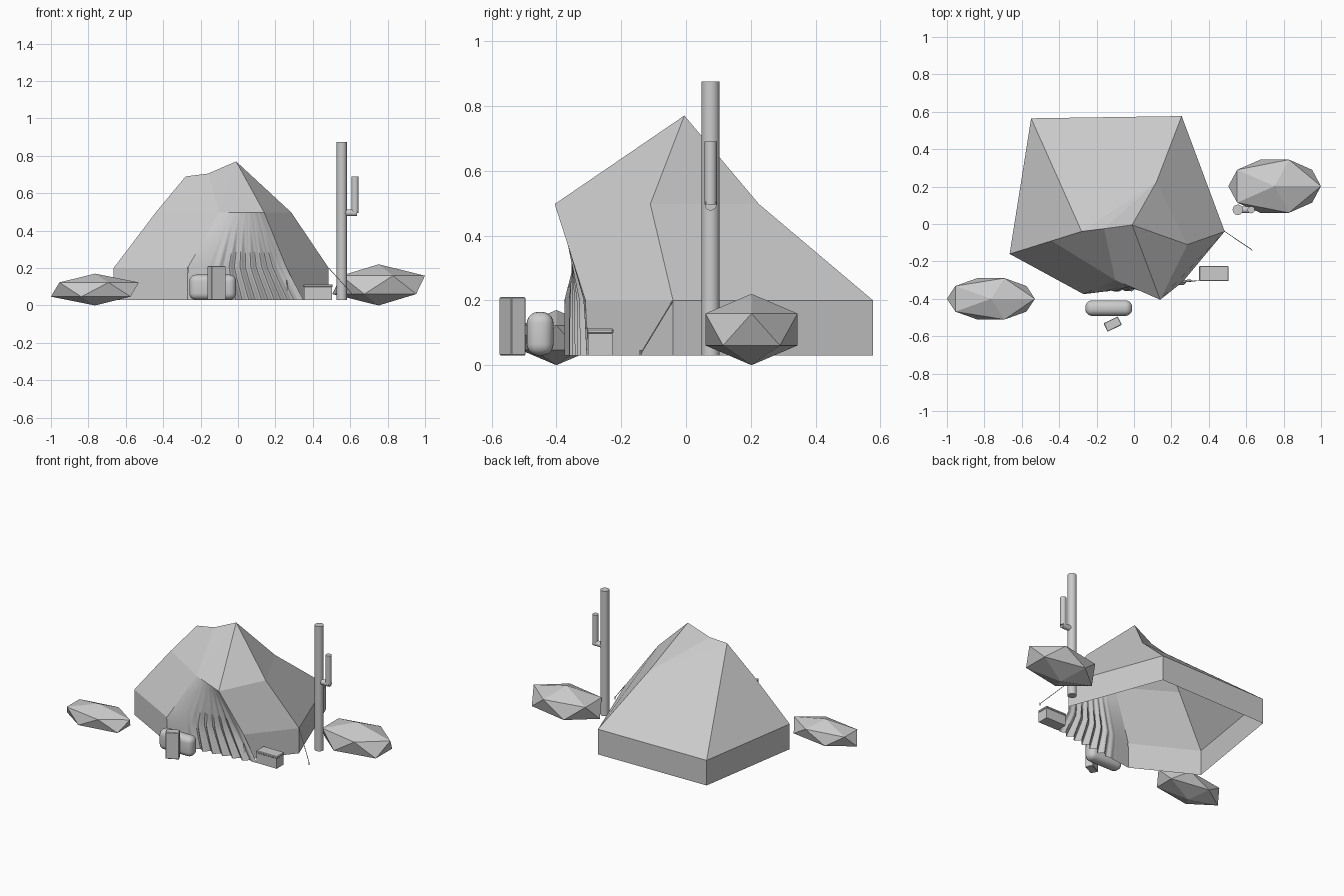
import bpy, bmesh, math
from mathutils import Vector

cube = bpy.data.objects.get("Cube")
if cube:
    bpy.data.objects.remove(cube)

grey = bpy.data.materials.new("plain grey")
grey.use_nodes = True
grey.diffuse_color = (0.6, 0.6, 0.6, 1)
grey.node_tree.nodes["Principled BSDF"].inputs["Base Color"].default_value = (0.6, 0.6, 0.6, 1)


def finish(name, bm, smooth=False):
    mesh = bpy.data.meshes.new(name)
    bm.to_mesh(mesh)
    bm.free()
    obj = bpy.data.objects.new(name, mesh)
    bpy.context.collection.objects.link(obj)
    mesh.materials.append(grey)
    if smooth:
        bpy.ops.object.select_all(action="DESELECT")
        obj.select_set(True)
        bpy.context.view_layer.objects.active = obj
        bpy.ops.object.shade_smooth_by_angle(angle=math.radians(35))
    return obj


def box(name, centre, size, turn=0, bevel=0, segments=1):
    bm = bmesh.new()
    bmesh.ops.create_cube(bm, size=1)
    bmesh.ops.scale(bm, vec=size, verts=bm.verts)
    if bevel:
        bmesh.ops.bevel(bm, geom=bm.edges[:], offset=bevel, segments=segments,
                        profile=0.5, affect="EDGES", clamp_overlap=True)
    obj = finish(name, bm, segments > 1)
    obj.location = centre
    obj.rotation_euler.z = turn
    return obj


def rod(name, start, end, radius, sides=16):
    a, b = Vector(start), Vector(end)
    bm = bmesh.new()
    bmesh.ops.create_cone(bm, cap_ends=True, segments=sides, radius1=radius,
                          radius2=radius, depth=(b - a).length)
    obj = finish(name, bm, True)
    obj.location = (a + b) / 2
    obj.rotation_euler = (b - a).to_track_quat("Z", "Y").to_euler()
    return obj


def bush(name, centre, radii):
    bm = bmesh.new()
    bmesh.ops.create_icosphere(bm, subdivisions=1, radius=1)
    bmesh.ops.scale(bm, vec=radii, verts=bm.verts)
    finish(name, bm).location = centre


# Key points of the tent: eaves, shoulder ring and ridge
FLOOR, EAVE, RING = 0.03, 0.2, 0.497
points = {
    "front_left": (-0.27, -0.375, EAVE),
    "left": (-0.665, -0.16, EAVE),
    "back_left": (-0.55, 0.565, EAVE),
    "back_right": (0.255, 0.577, EAVE),
    "right": (0.485, -0.04, EAVE),
    "front_right": (0.26, -0.31, EAVE),
    "ring_left": (-0.44, -0.09, RING),
    "ring_door": (-0.10, -0.30, RING),
    "ring_front": (0.14, -0.405, RING),
    "ring_right": (0.285, -0.11, RING),
    "ring_back": (0.12, 0.225, RING),
    "low_peak": (-0.28, -0.04, 0.69),
    "ridge_dip": (-0.16, -0.025, 0.705),
    "peak": (-0.01, -0.005, 0.77),
}
eaves = list(points)[:6]


def panels(name, faces):
    bm = bmesh.new()
    verts = {k: bm.verts.new(p) for k, p in points.items()}
    for k in eaves:
        x, y, _ = points[k]
        verts[k + "_floor"] = bm.verts.new((x, y, FLOOR))
    for f in faces:
        bm.faces.new([verts[k] for k in f.split()])
    loose = [v for v in bm.verts if not v.link_faces]
    bmesh.ops.delete(bm, geom=loose, context="VERTS")
    finish(name, bm)


panels("tent_walls", [f"{a}_floor {b}_floor {b} {a}" for a, b in zip(eaves, eaves[1:])])
panels("tent_slopes", [
    "left front_left ring_door ring_left",
    "left ring_left low_peak back_left",
    "back_left low_peak ring_back back_right",
    "back_right ring_back ring_right right",
    "right ring_right ring_front front_right",
])
panels("tent_top", [
    "ring_left ring_door ridge_dip low_peak",
    "ring_door peak ridge_dip",
    "ring_door ring_front peak",
    "ring_front ring_right peak",
    "ring_right ring_back peak",
    "ring_back ridge_dip peak",
    "ring_back low_peak ridge_dip",
])

# Pleated door curtain, spreading from the shoulder ring to the floor
P = {k: Vector(v) for k, v in points.items()}
left_edge = [P["ring_door"], P["front_left"], Vector((-0.27, -0.375, FLOOR))]
right_edge = [P["ring_front"], P["front_right"], Vector((0.35, -0.30, FLOOR))]
COLS, ROWS, FOLDS = 72, 8, 9
bm = bmesh.new()
grid = []
for r in range(ROWS + 1):
    z = RING + (FLOOR - RING) * r / ROWS
    seg = 0 if z > EAVE else 1
    t = (RING - z) / (RING - EAVE) if seg == 0 else (EAVE - z) / (EAVE - FLOOR)
    a = left_edge[seg].lerp(left_edge[seg + 1], t)
    b = right_edge[seg].lerp(right_edge[seg + 1], t)
    row = []
    for c in range(COLS + 1):
        u = c / COLS
        p = a.lerp(b, u)
        depth = 0.016 * r / ROWS * min(1, max(0, u - 0.2) * 5) * min(1, (1 - u) * 8)
        p.y += depth * math.sin(2 * math.pi * FOLDS * u)
        row.append(bm.verts.new(p))
    grid.append(row)
for top, low in zip(grid, grid[1:]):
    for c in range(COLS):
        bm.faces.new((top[c], low[c], low[c + 1], top[c + 1]))
finish("door_curtain", bm, True)

# Guy rope with its peg
rod("guy_rope", (0.485, -0.04, 0.2), (0.63, -0.137, 0.04), 0.002, 6)
rod("rope_peg", (0.63, -0.14, 0.03), (0.63, -0.14, 0.047), 0.003, 6)

# Cactus
rod("cactus_trunk", (0.555, 0.076, 0.03), (0.555, 0.076, 0.875), 0.028)
rod("cactus_elbow", (0.555, 0.076, 0.495), (0.637, 0.076, 0.495), 0.018)
rod("cactus_arm", (0.626, 0.076, 0.495), (0.626, 0.076, 0.69), 0.019)

# Low bushes
bush("right_bush", (0.752, 0.202, 0.11), (0.277, 0.167, 0.11))
bush("left_bush", (-0.765, -0.40, 0.085), (0.263, 0.13, 0.085))

# Camp goods
box("bedroll", (-0.135, -0.45, 0.097), (0.25, 0.083, 0.135), bevel=0.036, segments=5)
box("upright_case", (-0.114, -0.535, 0.12), (0.085, 0.05, 0.18), math.radians(26), bevel=0.003)
box("chest_body", (0.427, -0.265, 0.065), (0.15, 0.075, 0.07))
box("chest_lid", (0.427, -0.265, 0.105), (0.158, 0.082, 0.016), bevel=0.004)
